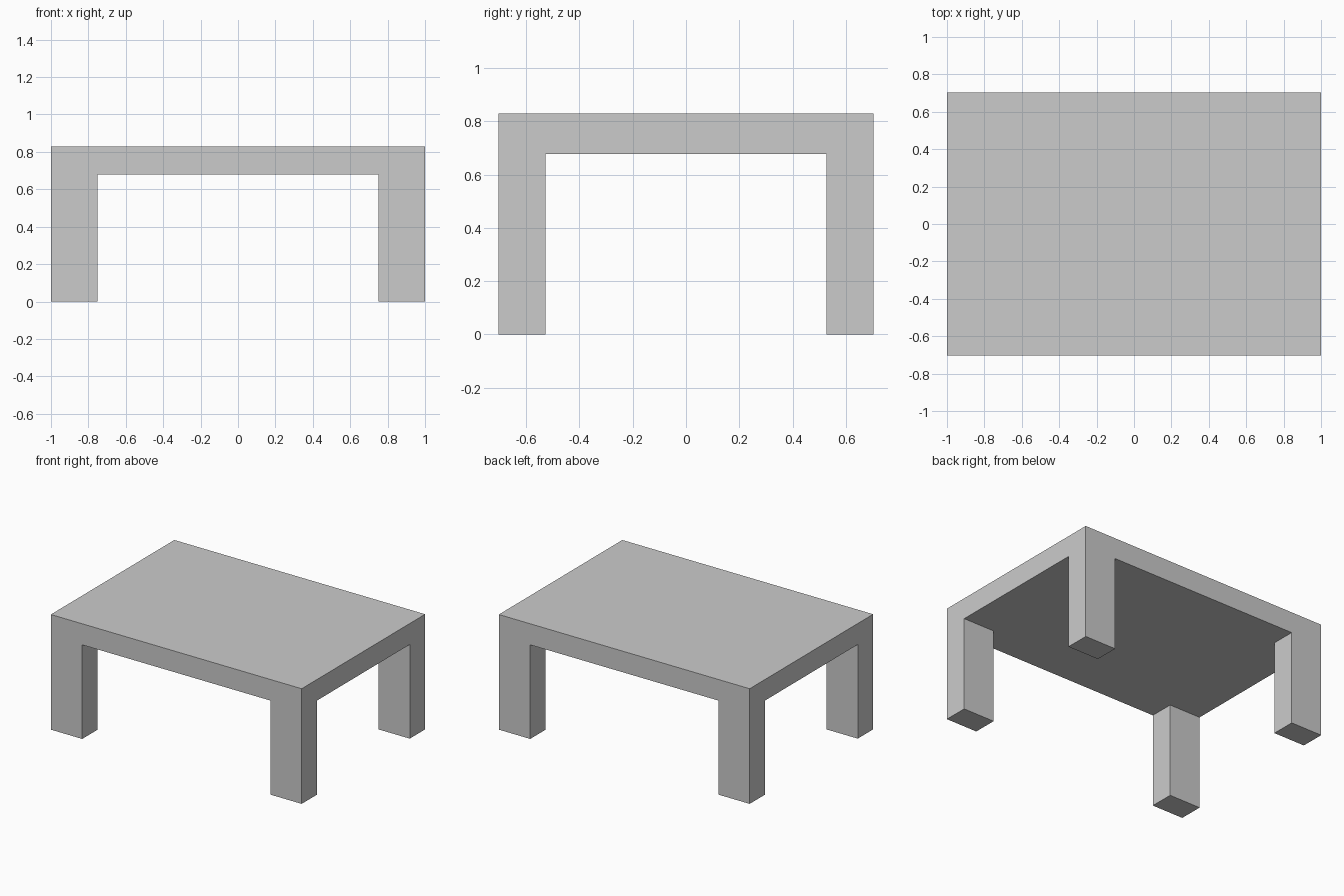
import bpy
import bmesh
from math import radians

if "Cube" in bpy.data.objects:
    bpy.data.objects.remove(bpy.data.objects["Cube"])

HALF_X, HALF_Y = 1.0, 0.703
LEG_X, LEG_Y = 0.25, 0.175
UNDERSIDE, TOP = 0.678, 0.83

bm = bmesh.new()


def extrude_to(faces, z):
    """Pull the given faces to height z, leaving no inner faces behind."""
    result = bmesh.ops.extrude_face_region(bm, geom=faces)
    for v in result["geom"]:
        if isinstance(v, bmesh.types.BMVert):
            v.co.z = z
    bmesh.ops.delete(bm, geom=faces, context='FACES_ONLY')


# Table top: a block split at the inner leg lines
bmesh.ops.create_cube(bm, size=2)
for v in bm.verts:
    v.co.x *= HALF_X
    v.co.y *= HALF_Y
    v.co.z = TOP if v.co.z > 0 else UNDERSIDE
for side in (-1, 1):
    for co, no in (((side * (HALF_X - LEG_X), 0, 0), (1, 0, 0)),
                   ((0, side * (HALF_Y - LEG_Y), 0), (0, 1, 0))):
        bmesh.ops.bisect_plane(bm, geom=bm.verts[:] + bm.edges[:] + bm.faces[:],
                               plane_co=co, plane_no=no)

# Legs: pull the four corner faces of the underside to the floor
bm.normal_update()
corners = []
for f in bm.faces:
    c = f.calc_center_median()
    if f.normal.z < -0.9 and abs(c.x) > HALF_X - LEG_X and abs(c.y) > HALF_Y - LEG_Y:
        corners.append(f)
for f in corners:
    extrude_to([f], 0)

# Merge flat neighbours into clean panels
bmesh.ops.dissolve_limit(bm, angle_limit=radians(1), verts=bm.verts[:], edges=bm.edges[:])
bmesh.ops.recalc_face_normals(bm, faces=bm.faces[:])

mesh = bpy.data.meshes.new("table")
bm.to_mesh(mesh)
bm.free()
bpy.context.collection.objects.link(bpy.data.objects.new("table", mesh))
